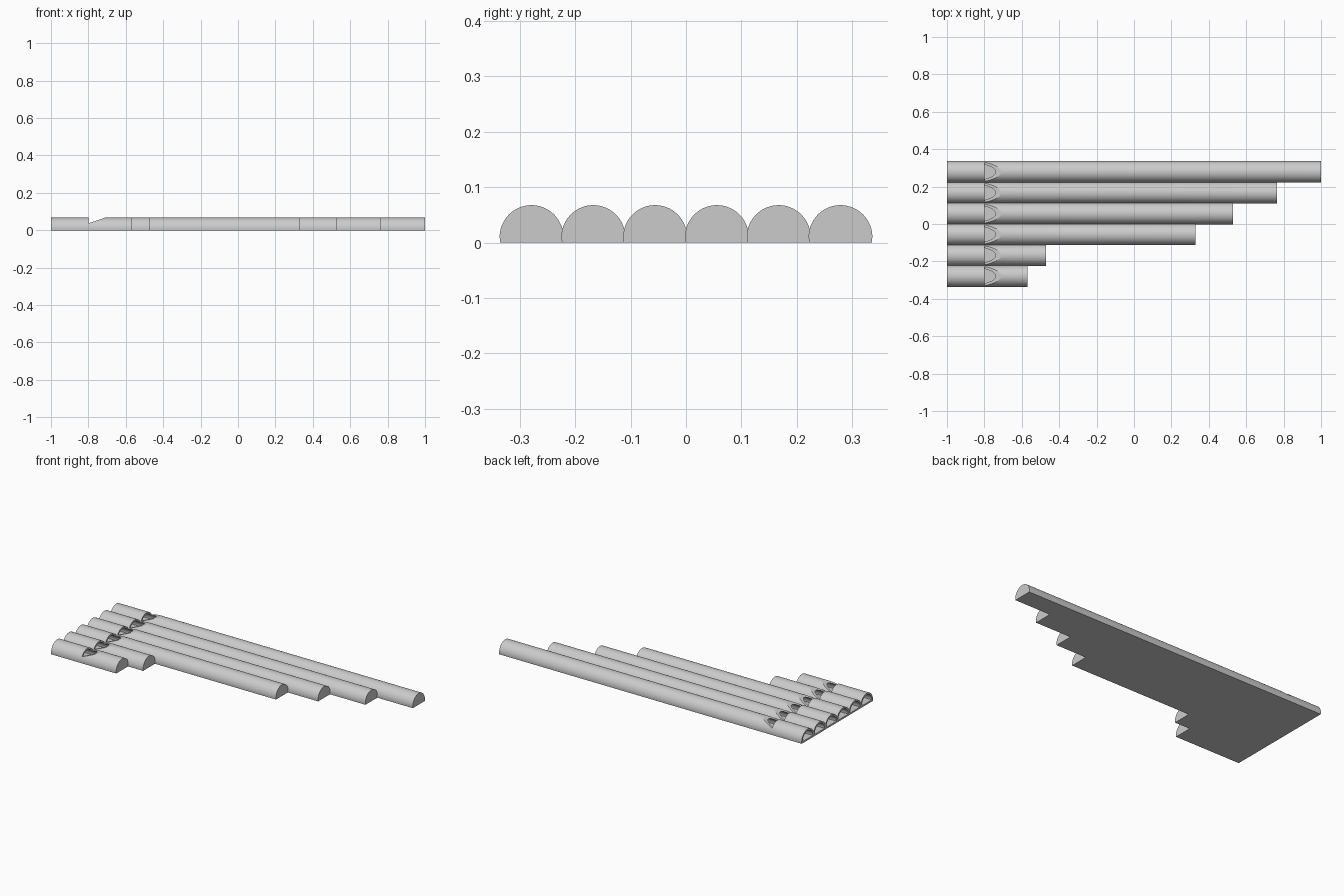
import bpy, bmesh, math

if "Cube" in bpy.data.objects:
    bpy.data.objects.remove(bpy.data.objects["Cube"])

SPACING = 0.1115          # distance between pipe axes
AXIS_Z = 0.01             # height of the pipe axes
OUTER, INNER = 0.0575, 0.0475
ENDS = [-0.57, -0.47, 0.33, 0.53, 0.765, 1.0]   # right end of each pipe, front to back

grey = bpy.data.materials.new("plain grey")
grey.diffuse_color = (0.6, 0.6, 0.6, 1)
grey.use_nodes = True
grey.node_tree.nodes["Principled BSDF"].inputs["Base Color"].default_value = grey.diffuse_color


def arch(radius, base):
    """Round-topped profile in (y, z), closed flat at height base."""
    n = 48
    pts = [(radius * math.cos(math.pi * i / n), AXIS_Z + radius * math.sin(math.pi * i / n))
           for i in range(n + 1)]
    if base < AXIS_Z:
        half = math.sqrt(radius ** 2 - (AXIS_Z - base) ** 2)
        pts = [(half, base)] + pts + [(-half, base)]
    return pts


def prism(name, start, end):
    """Solid joining two matching rings of 3D points."""
    bm = bmesh.new()
    a = [bm.verts.new(p) for p in start]
    b = [bm.verts.new(p) for p in end]
    n = len(a)
    bm.faces.new(a)
    bm.faces.new(b)
    for i in range(n):
        j = (i + 1) % n
        bm.faces.new((a[i], a[j], b[j], b[i]))
    bmesh.ops.recalc_face_normals(bm, faces=bm.faces)
    mesh = bpy.data.meshes.new(name)
    bm.to_mesh(mesh)
    bm.free()
    mesh.materials.append(grey)
    obj = bpy.data.objects.new(name, mesh)
    bpy.context.collection.objects.link(obj)
    return obj


def half_tube(name, profile, y, x0, x1):
    return prism(name, [(x0, y + p, z) for p, z in profile], [(x1, y + p, z) for p, z in profile])


def select(obj):
    bpy.ops.object.select_all(action='DESELECT')
    obj.select_set(True)
    bpy.context.view_layer.objects.active = obj


def cut(obj, cutter):
    select(obj)
    mod = obj.modifiers.new("cut", 'BOOLEAN')
    mod.operation, mod.solver, mod.object = 'DIFFERENCE', 'EXACT', cutter
    bpy.ops.object.modifier_apply(modifier=mod.name)
    bpy.data.objects.remove(cutter)


for i, end in enumerate(ENDS):
    y = (i - 2.5) * SPACING
    pipe = half_tube(f"pipe_{i + 1}", arch(OUTER, 0.0), y, -1.0, end)

    # bore, open at the mouth end and closed at the far end
    cut(pipe, half_tube("bore_cutter", arch(INNER, AXIS_Z), y, -1.05, end - 0.012))

    # sound hole: upright face at the mouth side, sloping ramp on the other
    slope = [(-0.8, 0.037), (-0.8, 0.0985), (-0.62, 0.0985)]
    cut(pipe, prism("notch_cutter", [(x, y - 0.07, z) for x, z in slope],
                    [(x, y + 0.07, z) for x, z in slope]))

    select(pipe)
    bpy.ops.object.shade_smooth_by_angle(angle=math.radians(15))
